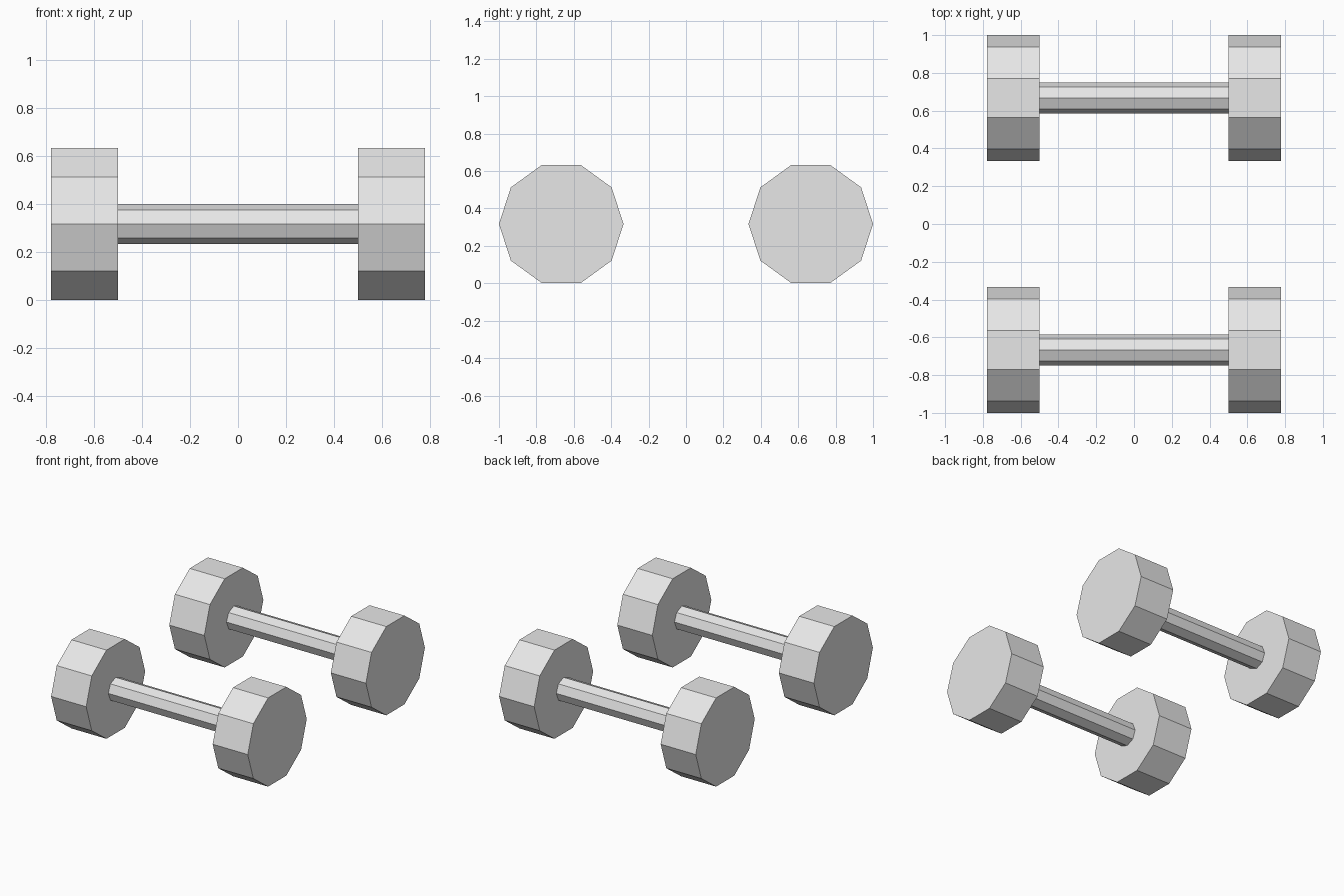
import bpy
from math import pi

cube = bpy.data.objects.get("Cube")
if cube:
    bpy.data.objects.remove(cube, do_unlink=True)

GREY = (0.8, 0.8, 0.8, 1)
metal = bpy.data.materials.new("light_grey_metal")
metal.use_nodes = True
metal.diffuse_color = GREY
metal.node_tree.nodes["Principled BSDF"].inputs["Base Color"].default_value = GREY

HEAD_R, BAR_R = 0.333, 0.083
AXIS_Z = 0.317
HEAD_IN, HEAD_OUT = 0.5, 0.777


def x_prism(name, sides, radius, x0, x1, y):
    """Flat-sided prism lying along x, with a corner pointing front and back."""
    bpy.ops.mesh.primitive_cylinder_add(
        vertices=sides, radius=radius, depth=x1 - x0,
        location=((x0 + x1) / 2, y, AXIS_Z), rotation=(0, pi / 2, 0))
    obj = bpy.context.object
    obj.name = name
    obj.data.materials.append(metal)
    return obj


# Two dumbbells side by side: an octagonal bar with a ten-sided weight at each end
for place, y in (("front", -0.667), ("back", 0.667)):
    x_prism(f"{place}_bar", 8, BAR_R, -HEAD_IN, HEAD_IN, y)
    x_prism(f"{place}_left_weight", 10, HEAD_R, HEAD_IN, HEAD_OUT, y)
    x_prism(f"{place}_right_weight", 10, HEAD_R, -HEAD_OUT, -HEAD_IN, y)
